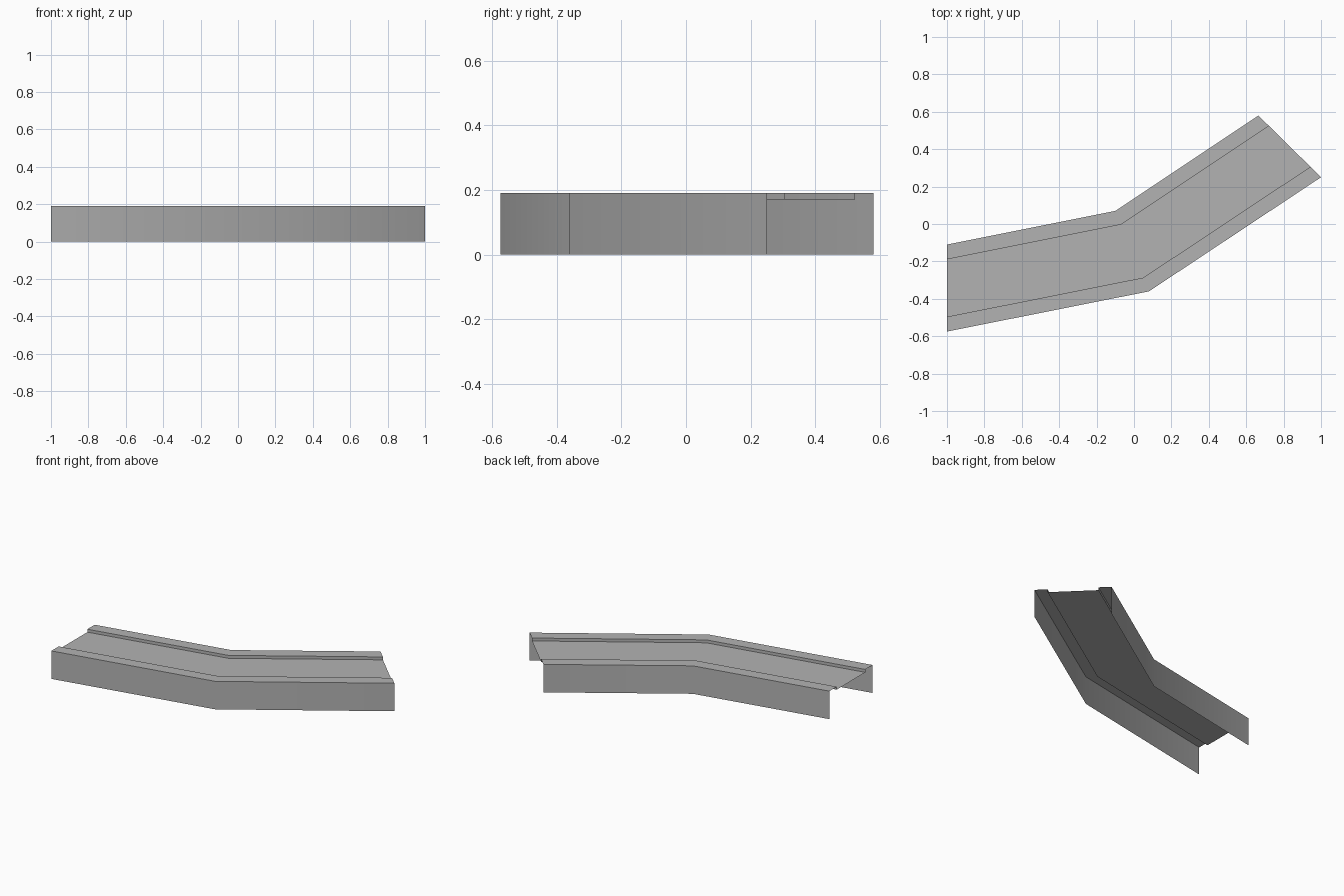
import bpy
import bmesh
import math
from mathutils import Vector

cube = bpy.data.objects.get("Cube")
if cube:
    bpy.data.objects.remove(cube, do_unlink=True)

HEIGHT = 0.19   # top of the rims
FLOOR = 0.17    # sunken deck
RIM = 0.17      # rim width as a share of the full width

# Back and front edge of the bent channel at its start, bend and end
STATIONS = [
    (Vector((-1.0, -0.11)), Vector((-1.0, -0.575))),
    (Vector((-0.10, 0.07)), Vector((0.08, -0.36))),
    (Vector((0.665, 0.58)), Vector((1.0, 0.25))),
]

grey = bpy.data.materials.new("plain grey")
grey.use_nodes = True
colour = (0.45, 0.45, 0.45, 1.0)
grey.diffuse_color = colour
grey.node_tree.nodes["Principled BSDF"].inputs["Base Color"].default_value = colour


def sweep(name, profile):
    """Open surface: profile of (share from back to front, z) along the stations."""
    bm = bmesh.new()
    rows = []
    for back, front in STATIONS:
        rows.append([bm.verts.new((*back.lerp(front, t), z)) for t, z in profile])
    for a, b in zip(rows, rows[1:]):
        for j in range(len(profile) - 1):
            bm.faces.new((a[j], a[j + 1], b[j + 1], b[j]))
    mesh = bpy.data.meshes.new(name)
    bm.to_mesh(mesh)
    bm.free()
    mesh.materials.append(grey)
    obj = bpy.data.objects.new(name, mesh)
    bpy.context.collection.objects.link(obj)
    bpy.ops.object.select_all(action="DESELECT")
    obj.select_set(True)
    bpy.context.view_layer.objects.active = obj
    bpy.ops.object.shade_smooth_by_angle(angle=math.radians(30))
    return obj


# Side wall, flat rim and small inner step; the front one mirrors the back one
rail = [(0, 0), (0, HEIGHT), (RIM, HEIGHT), (RIM, FLOOR)]
sweep("back_rail", rail)
sweep("front_rail", [(1 - t, z) for t, z in reversed(rail)])

# Sunken deck between the rails
sweep("deck", [(RIM, FLOOR), (1 - RIM, FLOOR)])
